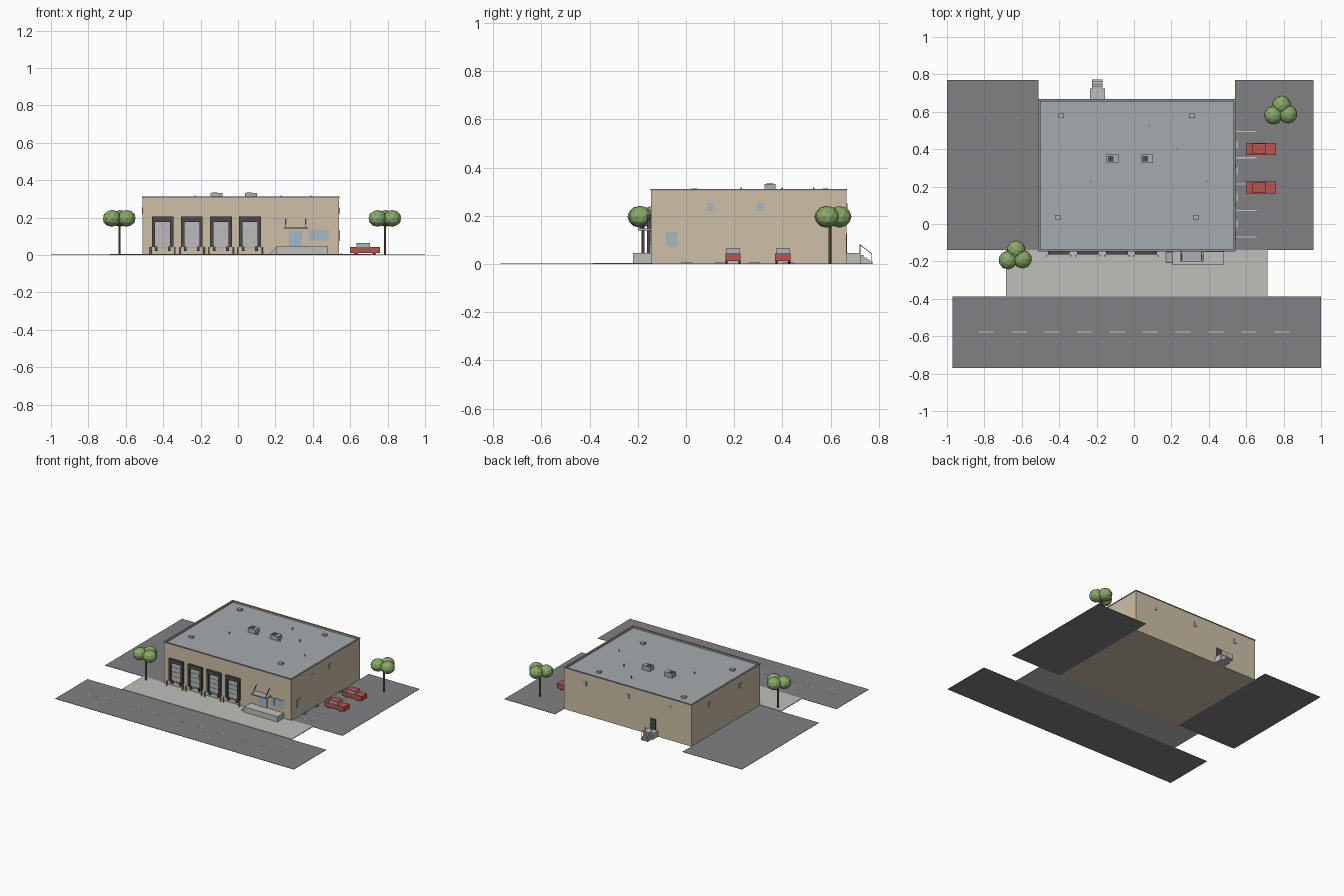
import bpy, bmesh, math
from mathutils import Vector, Matrix

if "Cube" in bpy.data.objects:
    bpy.data.objects.remove(bpy.data.objects["Cube"])

COL = dict(wall=(.62, .53, .39), asphalt=(.22, .22, .23), concrete=(.52, .52, .49), roof=(.38, .41, .43),
           cap=(.25, .27, .29), dark=(.07, .07, .075), door=(.5, .5, .51), glass=(.36, .5, .58),
           white=(.8, .8, .78), red=(.48, .09, .08), leaf=(.25, .4, .14), bark=(.2, .13, .08),
           post=(.5, .42, .2), metal=(.42, .43, .44))
MATS = {}


def finish(name, bm, col):
    me = bpy.data.meshes.new(name)
    bm.to_mesh(me)
    bm.free()
    if col not in MATS:
        MATS[col] = bpy.data.materials.new(col)
        MATS[col].diffuse_color = (*COL[col], 1)
    me.materials.append(MATS[col])
    ob = bpy.data.objects.new(name, me)
    bpy.context.collection.objects.link(ob)
    return ob


def box(name, x0, x1, y0, y1, z0, z1, col):
    bm = bmesh.new()
    m = Matrix.Translation(((x0 + x1) / 2, (y0 + y1) / 2, (z0 + z1) / 2))
    bmesh.ops.create_cube(bm, size=1, matrix=m @ Matrix.Diagonal((x1 - x0, y1 - y0, z1 - z0, 1)))
    return finish(name, bm, col)


def rod(name, a, b, r, col, sides=8):
    a, b = Vector(a), Vector(b)
    d = b - a
    m = Matrix.Translation((a + b) / 2) @ d.to_track_quat('Z', 'Y').to_matrix().to_4x4()
    bm = bmesh.new()
    bmesh.ops.create_cone(bm, cap_ends=True, segments=sides, radius1=r, radius2=r, depth=d.length, matrix=m)
    return finish(name, bm, col)


def prism(name, profile, y0, y1, col):
    # x,z outline extruded along y
    bm = bmesh.new()
    f = bm.faces.new([bm.verts.new((x, y0, z)) for x, z in profile])
    ext = bmesh.ops.extrude_face_region(bm, geom=[f])
    bmesh.ops.translate(bm, vec=(0, y1 - y0, 0), verts=[v for v in ext['geom'] if isinstance(v, bmesh.types.BMVert)])
    bmesh.ops.recalc_face_normals(bm, faces=bm.faces)
    return finish(name, bm, col)


X0, X1, Y0, Y1, H = -.51, .54, -.145, .665, .31

# paving
box("road", -.97, 1, -.77, -.388, 0, .002, 'asphalt')
box("left_lot", -1, -.51, -.14, .77, 0, .002, 'asphalt')
box("right_lot", .54, .96, -.14, .77, 0, .002, 'asphalt')
box("apron", -.685, .715, -.388, -.14, 0, .005, 'concrete')
for i in range(10):
    x = -.79 + i * .1755
    box("road_dash", x - .04, x + .04, -.58, -.574, .001, .003, 'white')
for i in range(5):
    y = .495 - i * .141
    box("parking_line", .545, .655, y - .003, y + .003, .001, .003, 'white')
    if i < 4:
        box("wheel_stop", .548, .556, y - .09, y - .05, .001, .009, 'concrete')

# building shell, recessed roof and parapet
box("building_walls", X0, X1, Y0, Y1, 0, .298, 'wall')
box("roof_deck", X0 + .008, X1 - .008, Y0 + .008, Y1 - .008, .297, .3, 'roof')
t = .009
for a in ((X0, X1, Y0, Y0 + t), (X0, X1, Y1 - t, Y1), (X0, X0 + t, Y0 + t, Y1 - t), (X1 - t, X1, Y0 + t, Y1 - t)):
    box("parapet", *a, .298, H - .004, 'wall')
e = .003
for a in ((X0 - e, X1 + e, Y0 - e, Y0 + t), (X0 - e, X1 + e, Y1 - t, Y1 + e),
          (X0 - e, X0 + t, Y0 + t, Y1 - t), (X1 - t, X1 + e, Y0 + t, Y1 - t)):
    box("parapet_cap", *a, H - .004, H + .002, 'cap')

# rooftop units, hatches and vents
for x in (-.147, .038):
    box("rooftop_unit", x, x + .064, .325, .372, .3, .332, 'metal')
    box("unit_fan", x + .008, x + .038, .333, .364, .332, .334, 'dark')
    box("unit_duct", x + .064, x + .08, .328, .335, .3, .308, 'metal')
for x, y in ((-.39, .58), (.31, .58), (-.408, .035), (.33, .035)):
    box("roof_hatch", x - .015, x + .015, y - .012, y + .012, .3, .313, 'metal')
for x, y in ((-.23, .23), (.08, .53), (.39, .23), (.23, .4)):
    rod("vent_pipe", (x, y, .3), (x, y, .318), .003, 'metal')

# loading docks
for c in (-.403, -.247, -.091, .064):
    for s in (-1, 1):
        box("dock_side_seal", *sorted((c + s * .04, c + s * .058)), Y0 - .016, Y0, .042, .18, 'dark')
        box("dock_bumper", *sorted((c + s * .028, c + s * .042)), Y0 - .014, Y0, .022, .045, 'dark')
        rod("bollard", (c + s * .065, Y0 - .025, 0), (c + s * .065, Y0 - .025, .042), .0045, 'post')
    box("dock_head_seal", c - .058, c + .058, Y0 - .017, Y0, .178, .205, 'dark')
    box("dock_sill", c - .055, c + .055, Y0 - .008, Y0, .034, .043, 'metal')
    for k in range(4):
        z = .043 + k * .034
        box("dock_door_panel", c - .04, c + .04, Y0 - .004, Y0, z, z + .0325, 'door')
    for s in (-1, 1):
        box("dock_door_window", c + s * .02 - .008, c + s * .02 + .008, Y0 - .005, Y0, .125, .135, 'glass')

# entrance platform, ramp and canopy
box("entry_platform", .205, .48, -.22, Y0, 0, .045, 'concrete')
prism("entry_ramp", [(.165, 0), (.206, 0), (.206, .043)], -.205, -.15, 'concrete')
box("entry_frame", .272, .343, Y0 - .004, Y0, .045, .128, 'metal')
for x in (.276, .309):
    box("entry_door", x, x + .03, Y0 - .006, Y0, .047, .124, 'glass')
box("entry_canopy", .245, .375, -.2, Y0, .139, .147, 'metal')
for x in (.255, .362):
    rod("canopy_tie", (x, -.193, .146), (x, Y0, .195), .002, 'dark')


def window(u, z0, z1, w, wall, panes=2):
    # framed window at position u along a wall
    def put(name, a, b, lo, hi, d, col):
        r = {'front': (a, b, Y0 - d, Y0), 'back': (a, b, Y1, Y1 + d),
             'left': (X0 - d, X0, a, b), 'right': (X1, X1 + d, a, b)}[wall]
        box(name, *r, lo, hi, col)
    put("window_frame", u - w / 2, u + w / 2, z0, z1, .003, 'metal')
    step = (w - .004) / panes
    for i in range(panes):
        a = u - w / 2 + .003 + i * step
        put("window_glass", a, a + step - .002, z0 + .003, z1 - .003, .0045, 'glass')


window(.43, .077, .135, .106, 'front', 4)
window(-.06, .075, .133, .046, 'right')
for wall, spots in (('right', (.1, .31)), ('left', (.09, .45)), ('back', (-.335, .015, .365))):
    for u in spots:
        window(u, .22, .254, .026, wall, 1)

# rear door, landing, steps and railings
box("rear_door", -.217, -.172, Y1, Y1 + .004, .045, .125, 'dark')
box("rear_landing", -.235, -.155, Y1, .725, 0, .045, 'concrete')
for i in range(4):
    y = .725 + i * .012
    box("rear_step", -.225, -.168, y, y + .012, 0, .037 - i * .009, 'concrete')
for x in (-.224, -.169):
    rod("rail_post", (x, .722, .045), (x, .722, .08), .0015, 'metal', 6)
    rod("rail_foot_post", (x, .771, .002), (x, .771, .042), .0015, 'metal', 6)
    rod("rail_slope", (x, .722, .08), (x, .771, .042), .0015, 'metal', 6)

# parked cars
for y in (.195, .402):
    box("car_body", .6, .76, y - .032, y + .032, .012, .044, 'red')
    box("car_cabin", .633, .706, y - .029, y + .029, .044, .062, 'glass')
    box("car_roof", .633, .706, y - .029, y + .029, .062, .065, 'red')
    for x in (.632, .728):
        for s in (-1, 1):
            rod("car_wheel", (x, y + s * .022, .014), (x, y + s * .031, .014), .012, 'dark', 10)

# trees
for x, y in ((-.634, -.178), (.786, .597)):
    rod("tree_trunk", (x, y, 0), (x, y, .19), .006, 'bark', 6)
    for dx, dy in ((.003, .04), (-.04, -.015), (.038, -.01)):
        bm = bmesh.new()
        bmesh.ops.create_icosphere(bm, subdivisions=2, radius=1, matrix=Matrix.Translation((x + dx, y + dy, .196)) @ Matrix.Diagonal((.05, .05, .045, 1)))
        finish("tree_foliage", bm, 'leaf')

for m in bpy.data.materials:
    if m.users and not m.is_grease_pencil:
        m.use_nodes = True
        m.node_tree.nodes["Principled BSDF"].inputs["Base Color"].default_value = m.diffuse_color
